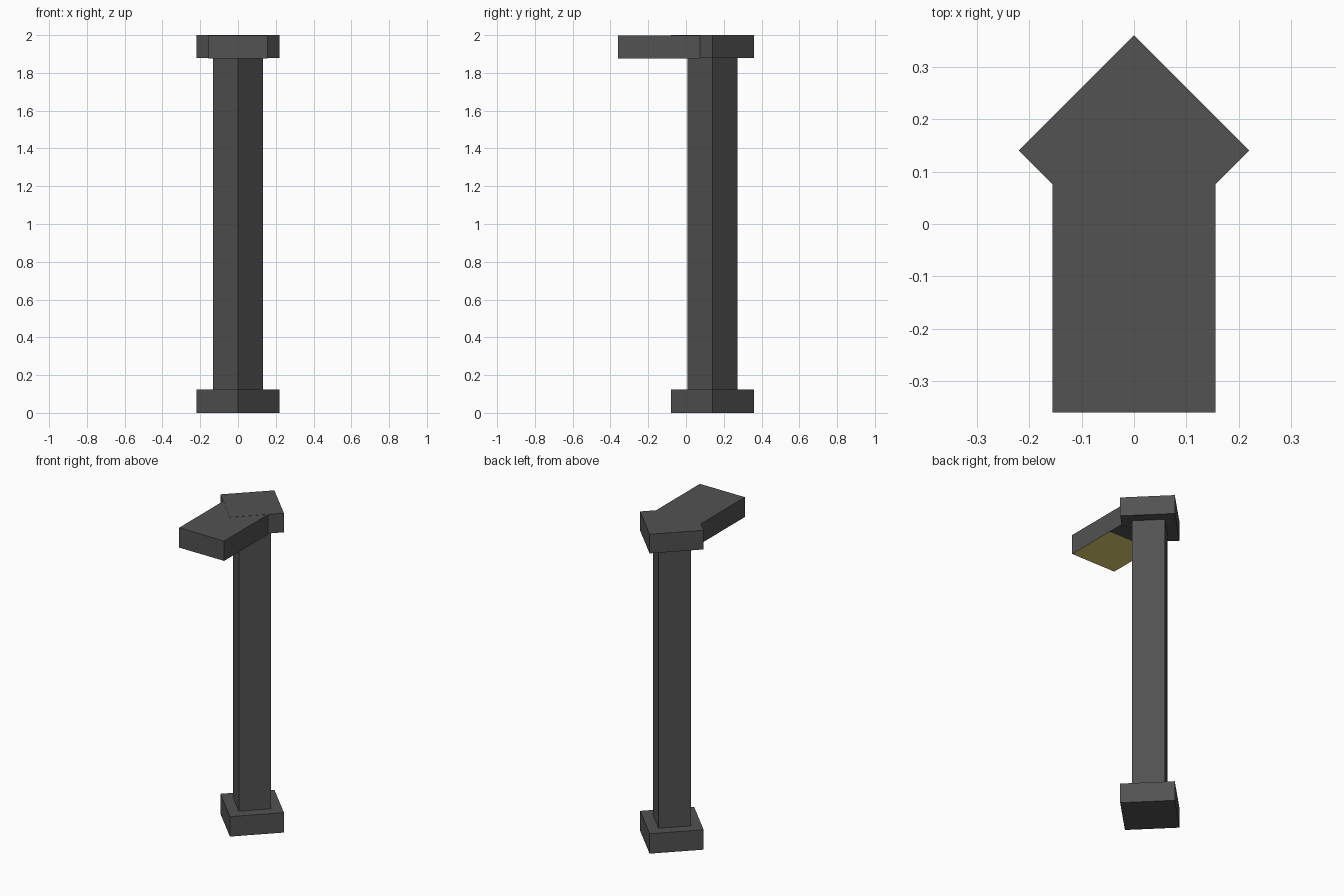
import bpy, bmesh, math

if "Cube" in bpy.data.objects:
    bpy.data.objects.remove(bpy.data.objects["Cube"])

POST_Y = 0.14  # centre line of the post


def material(name, rgb):
    m = bpy.data.materials.new(name)
    m.diffuse_color = (*rgb, 1.0)
    m.use_nodes = True
    m.node_tree.nodes["Principled BSDF"].inputs["Base Color"].default_value = m.diffuse_color
    return m


metal = material("dark_grey_metal", (0.085, 0.085, 0.085))
glow = material("warm_yellow_glow", (0.84, 0.69, 0.19))


def prism(name, outline, z0, z1, mats):
    """Extrude a flat outline from z0 up to z1."""
    bm = bmesh.new()
    base = bm.faces.new([bm.verts.new((x, y, z0)) for x, y in outline])
    top = bmesh.ops.extrude_face_region(bm, geom=[base], use_keep_orig=True)
    verts = [v for v in top["geom"] if isinstance(v, bmesh.types.BMVert)]
    bmesh.ops.translate(bm, verts=verts, vec=(0, 0, z1 - z0))
    bmesh.ops.recalc_face_normals(bm, faces=bm.faces)
    mesh = bpy.data.meshes.new(name)
    bm.to_mesh(mesh)
    bm.free()
    for m in mats:
        mesh.materials.append(m)
    obj = bpy.data.objects.new(name, mesh)
    bpy.context.collection.objects.link(obj)
    return obj


def diamond(r):
    return [(r * math.cos(i * math.pi / 2), POST_Y + r * math.sin(i * math.pi / 2))
            for i in range(4)]


# Square post with its foot and cap, all turned 45 degrees
prism("foot", diamond(0.22), 0.0, 0.125, [metal])
prism("post", diamond(0.132), 0.125, 1.88, [metal])
prism("cap", diamond(0.22), 1.88, 2.0, [metal])

# Lamp head reaching forward from the cap
W, FRONT, BACK, SPLIT = 0.156, -0.36, 0.075, -0.03
head = prism("lamp_head", [(-W, FRONT), (W, FRONT), (W, BACK), (-W, BACK)],
             1.875, 1.999, [metal, glow])

# Glowing panel: front portion of the underside
bm = bmesh.new()
bm.from_mesh(head.data)
bmesh.ops.bisect_plane(bm, geom=bm.verts[:] + bm.edges[:] + bm.faces[:],
                       plane_co=(0, SPLIT, 0), plane_no=(0, 1, 0))
bm.normal_update()
for f in bm.faces:
    if f.normal.z < -0.9 and f.calc_center_median().y < SPLIT:
        f.material_index = 1
bm.to_mesh(head.data)
bm.free()
